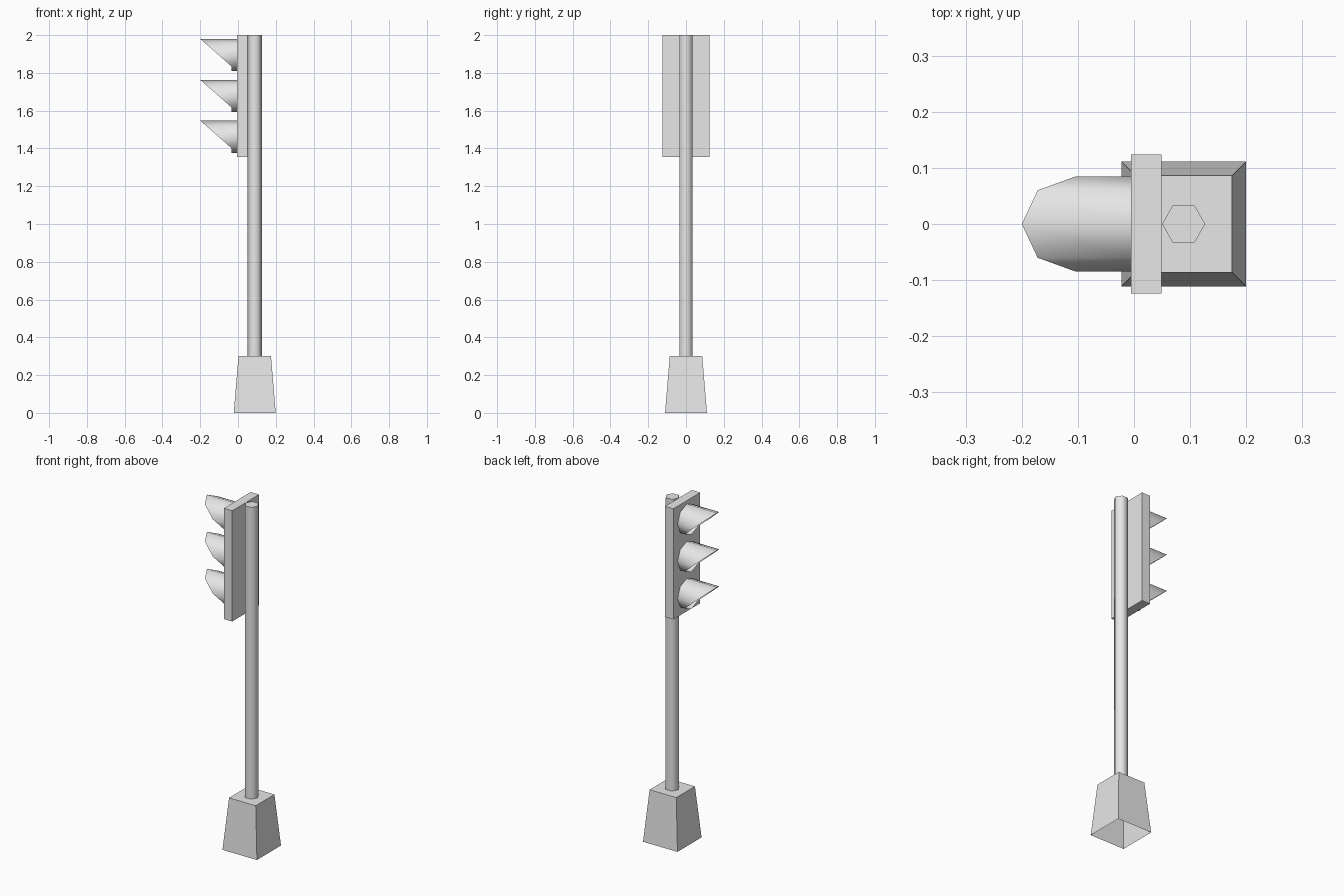
import bpy, bmesh
from math import sin, cos, tau, radians

default = bpy.data.objects.get("Cube")
if default:
    bpy.data.objects.remove(default, do_unlink=True)

grey = bpy.data.materials.new("light grey")
grey.use_nodes = True
grey.diffuse_color = (0.8, 0.8, 0.8, 1)
grey.node_tree.nodes["Principled BSDF"].inputs["Base Color"].default_value = (0.8, 0.8, 0.8, 1)


def loft(name, rings, cap_start=True, cap_end=True, smooth=False):
    """Bridge rings of points, optionally capping either end."""
    bm = bmesh.new()
    loops = [[bm.verts.new(p) for p in ring] for ring in rings]
    for a, b in zip(loops, loops[1:]):
        n = len(a)
        for i in range(n):
            j = (i + 1) % n
            bm.faces.new((a[i], a[j], b[j], b[i]))
    if cap_start:
        bm.faces.new(loops[0][::-1])
    if cap_end:
        bm.faces.new(loops[-1])
    mesh = bpy.data.meshes.new(name)
    bm.to_mesh(mesh)
    bm.free()
    mesh.materials.append(grey)
    obj = bpy.data.objects.new(name, mesh)
    bpy.context.collection.objects.link(obj)
    if smooth:
        bpy.ops.object.select_all(action='DESELECT')
        obj.select_set(True)
        bpy.context.view_layer.objects.active = obj
        bpy.ops.object.shade_smooth_by_angle(angle=radians(70))
    return obj


def rectangle(x, half_x, half_y, z):
    return [(x + sx * half_x, sy * half_y, z)
            for sx, sy in ((-1, -1), (1, -1), (1, 1), (-1, 1))]


POLE_X = 0.0885

# Tapered footing, open underneath
loft("base", [rectangle(POLE_X, 0.111, 0.111, 0),
              rectangle(POLE_X, 0.086, 0.086, 0.3)], cap_start=False)

# Six-sided post
loft("pole", [[(POLE_X + 0.0385 * cos(tau * i / 6), 0.0385 * sin(tau * i / 6), z)
               for i in range(6)] for z in (0.3, 2.0)], smooth=True)

# Signal housing
loft("signal_box", [rectangle(0.022, 0.027, 0.124, z) for z in (1.355, 2.0)])

# Slanted open visors: the rim slopes back to a short lower lip
R, SIDES, TIP, LIP, BACK = 0.085, 8, -0.2, -0.035, -0.005
slope = (LIP - TIP) / (R * (1 + cos(tau / 8)))
for label, zc in (("top", 1.895), ("middle", 1.678), ("bottom", 1.462)):
    back, rim = [], []
    for i in range(SIDES):
        a = tau * i / SIDES
        y, dz = R * sin(a), R * cos(a)
        back.append((BACK, y, zc + dz))
        rim.append((min(LIP, TIP + slope * (R - dz)), y, zc + dz))
    loft(label + "_visor", [back, rim], cap_start=False, cap_end=False, smooth=True)
